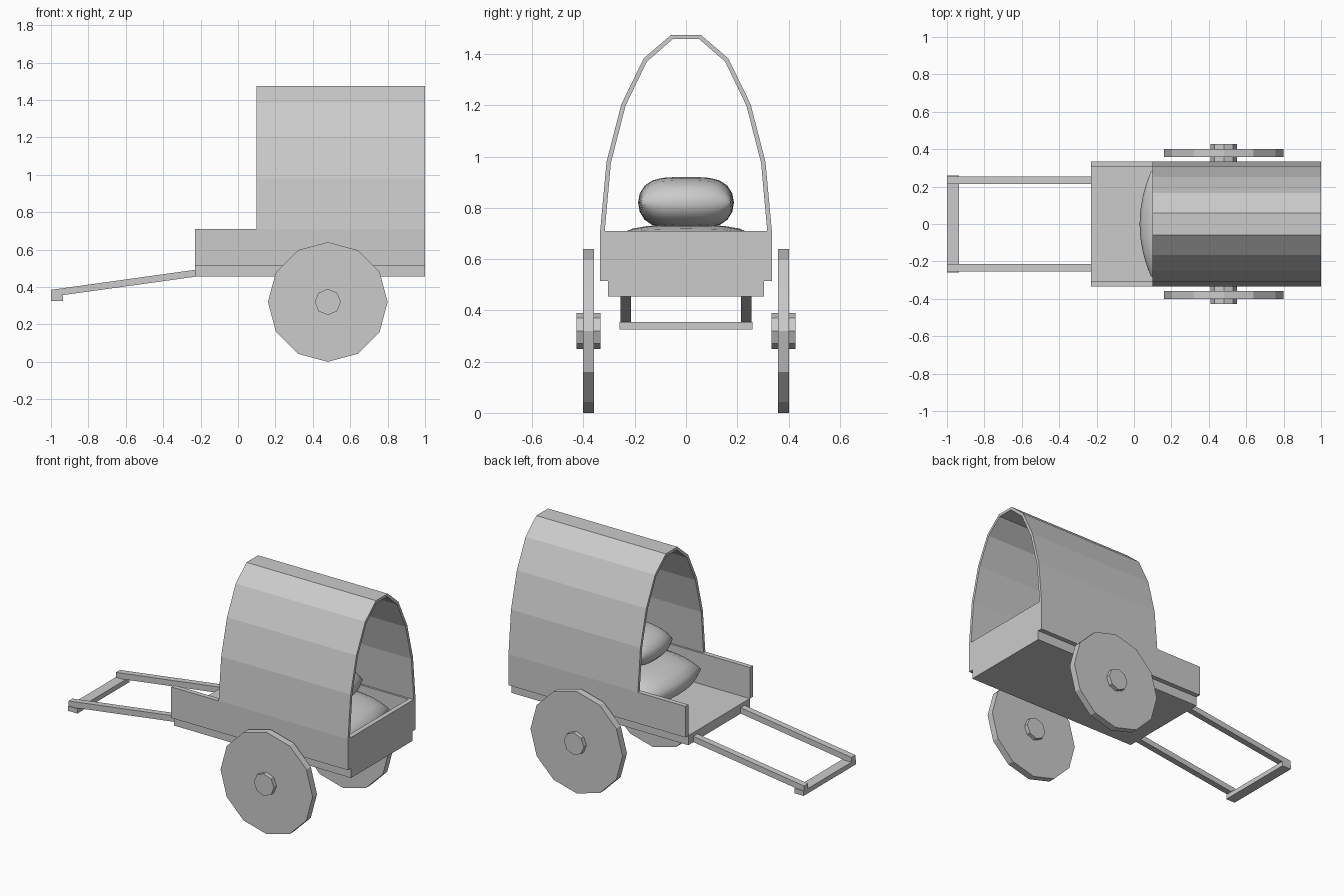
import bpy, bmesh, math
from mathutils import Vector

if "Cube" in bpy.data.objects:
    bpy.data.objects.remove(bpy.data.objects["Cube"])

# Single plain grey finish
grey = bpy.data.materials.new("plain_grey")
grey.use_nodes = True
COLOUR = (0.6, 0.6, 0.6, 1)
grey.diffuse_color = COLOUR
grey.node_tree.nodes["Principled BSDF"].inputs["Base Color"].default_value = COLOUR


def finish(name, bm, smooth=False):
    bmesh.ops.recalc_face_normals(bm, faces=bm.faces)
    for f in bm.faces:
        f.smooth = smooth
    mesh = bpy.data.meshes.new(name)
    bm.to_mesh(mesh)
    bm.free()
    mesh.materials.append(grey)
    obj = bpy.data.objects.new(name, mesh)
    bpy.context.collection.objects.link(obj)
    return obj


def extrude(name, points, direction):
    """Prism: a closed outline of 3D points swept along a direction."""
    bm = bmesh.new()
    face = bm.faces.new([bm.verts.new(p) for p in points])
    swept = bmesh.ops.extrude_face_region(bm, geom=[face], use_keep_orig=True)
    verts = [g for g in swept["geom"] if isinstance(g, bmesh.types.BMVert)]
    bmesh.ops.translate(bm, verts=verts, vec=direction)
    return finish(name, bm)


def box(name, x, y, z):
    outline = [(x[0], y[0], z[0]), (x[1], y[0], z[0]), (x[1], y[0], z[1]), (x[0], y[0], z[1])]
    return extrude(name, outline, (0, y[1] - y[0], 0))


def disc(name, radius, sides, y0, y1):
    angles = [2 * math.pi * i / sides for i in range(sides)]
    ring = [(AXLE_X + radius * math.sin(a), y0, AXLE_Z + radius * math.cos(a)) for a in angles]
    return extrude(name, ring, (0, y1 - y0, 0))


def cushion(name, centre, half_x, half_y, half_z, bow, n=12):
    """Puffed cushion with pinched corners and outward bowed edges."""
    bm = bmesh.new()
    for side in (1, -1):
        rows = []
        for i in range(n + 1):
            u = -math.cos(math.pi * i / n)
            row = []
            for j in range(n + 1):
                v = -math.cos(math.pi * j / n)
                puff = math.sqrt((1 - u ** 4) * (1 - v ** 4))
                offset = Vector((u * (half_x + bow * (1 - v * v)),
                                 v * (half_y + bow * 0.3 * (1 - u * u)),
                                 side * half_z * puff))
                row.append(bm.verts.new(Vector(centre) + offset))
            rows.append(row)
        for i in range(n):
            for j in range(n):
                bm.faces.new((rows[i][j], rows[i + 1][j], rows[i + 1][j + 1], rows[i][j + 1]))
    bmesh.ops.remove_doubles(bm, verts=bm.verts, dist=0.0005)
    obj = finish(name, bm, True)
    bpy.context.view_layer.objects.active = obj
    obj.select_set(True)
    bpy.ops.object.shade_smooth_by_angle(angle=math.radians(50))
    obj.select_set(False)
    return obj


# Cart bed
FRONT, REAR = -0.23, 1.0
box("bed_floor", (FRONT, REAR), (-0.305, 0.305), (0.455, 0.515))
box("tailgate", (0.97, REAR), (-0.305, 0.305), (0.515, 0.71))

# Mirrored side parts: walls, shafts, wheels and hubs
AXLE_X, AXLE_Z = 0.48, 0.32
for label, s in (("left", 1), ("right", -1)):
    box(label + "_wall", (FRONT, REAR), (s * 0.305, s * 0.335), (0.515, 0.71))
    shaft = [(FRONT, s * 0.215, 0.455), (FRONT, s * 0.215, 0.492),
             (-1, s * 0.215, 0.385), (-1, s * 0.215, 0.348)]
    extrude(label + "_shaft", shaft, (0, s * 0.04, 0))
    disc(label + "_wheel", 0.32, 12, s * 0.358, s * 0.402)
    disc(label + "_hub", 0.07, 8, s * 0.333, s * 0.428)

# Pull bar joining the shafts
box("pull_bar", (-1, -0.935), (-0.26, 0.26), (0.325, 0.355))

# Arched cover: outer outline, then the inner outline back again
outer = [(0.335, 0.71), (0.31, 0.98), (0.252, 1.205), (0.165, 1.383), (0.058, 1.475)]
inner = [(0.317, 0.71), (0.293, 0.975), (0.236, 1.198), (0.153, 1.37), (0.052, 1.458)]
arch = outer + [(-y, z) for y, z in reversed(outer)]
arch += [(-y, z) for y, z in inner] + list(reversed(inner))
extrude("arched_cover", [(0.1, y, z) for y, z in arch], (0.9, 0, 0))

# Stacked cushions
cushion("lower_cushion", (0.475, 0, 0.625), 0.385, 0.28, 0.108, 0.06)
cushion("upper_cushion", (0.48, 0, 0.82), 0.265, 0.175, 0.1, 0.04)
